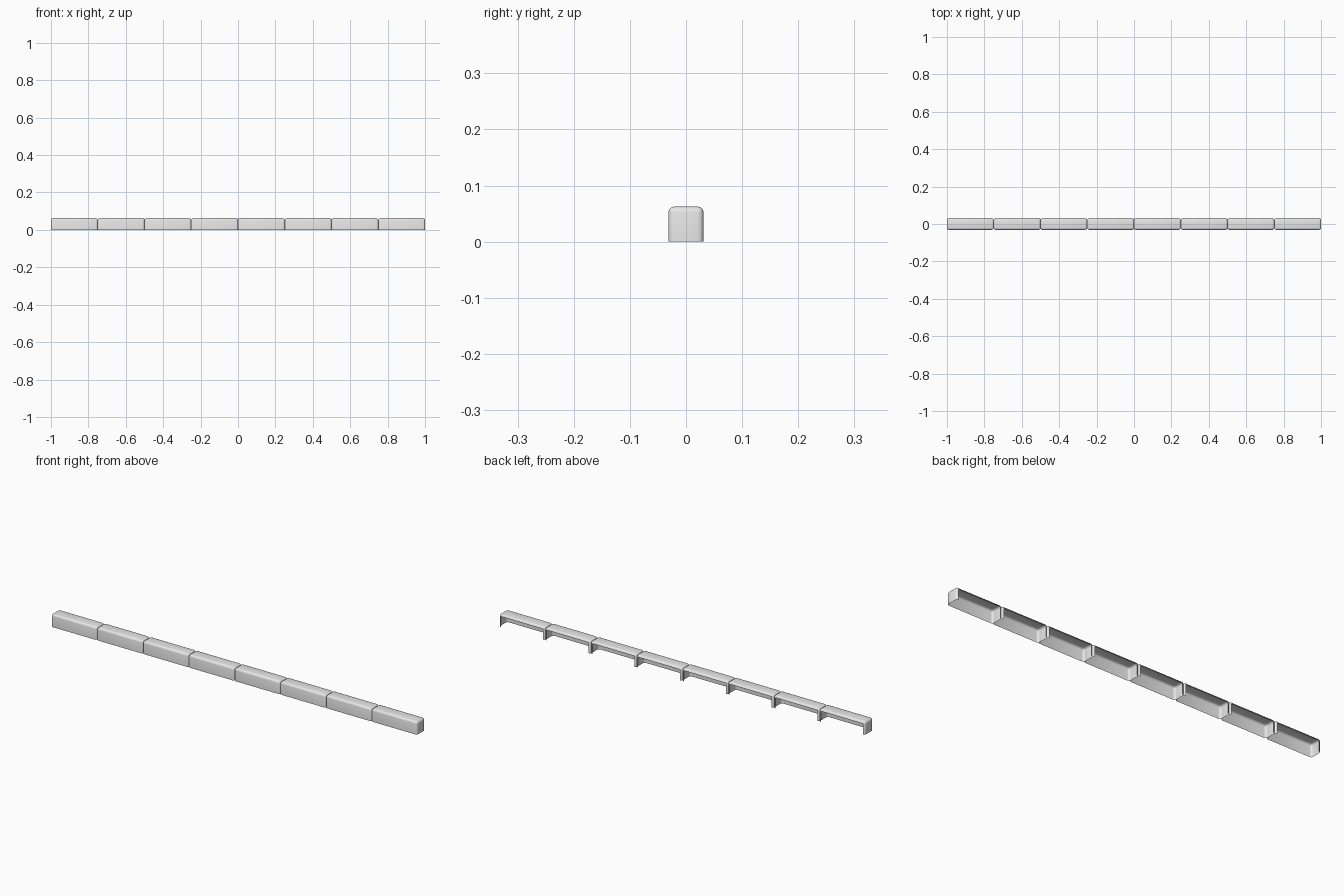
import bpy, bmesh

if "Cube" in bpy.data.objects:
    bpy.data.objects.remove(bpy.data.objects["Cube"])

COUNT, LENGTH, DEPTH, HEIGHT, RADIUS = 8, 0.25, 0.0625, 0.0625, 0.01

stone = bpy.data.materials.new("light grey stone")
stone.diffuse_color = (0.8, 0.8, 0.8, 1)
stone.use_nodes = True
stone.node_tree.nodes["Principled BSDF"].inputs["Base Color"].default_value = stone.diffuse_color

# One kerb stone: box with rounded top and upright edges, open below and behind
bm = bmesh.new()
bmesh.ops.create_cube(bm, size=1)
for v in bm.verts:
    v.co = (v.co.x * LENGTH, v.co.y * DEPTH, (v.co.z + 0.5) * HEIGHT)
edges = [e for e in bm.edges if max(v.co.z for v in e.verts) > 0.01]
bmesh.ops.bevel(bm, geom=edges, offset=RADIUS, segments=3, profile=0.5,
                affect='EDGES', clamp_overlap=True)
bm.normal_update()
hidden = [f for f in bm.faces if f.normal.z < -0.99 or f.normal.y > 0.99]
bmesh.ops.delete(bm, geom=hidden, context='FACES')
for f in bm.faces:
    f.smooth = True
mesh = bpy.data.meshes.new("kerb_stone")
bm.to_mesh(mesh)
bm.free()
mesh.materials.append(stone)

# Row of stones
for i in range(COUNT):
    ob = bpy.data.objects.new(f"kerb_stone_{i + 1}", mesh)
    ob.location.x = (i - (COUNT - 1) / 2) * LENGTH
    bpy.context.collection.objects.link(ob)
